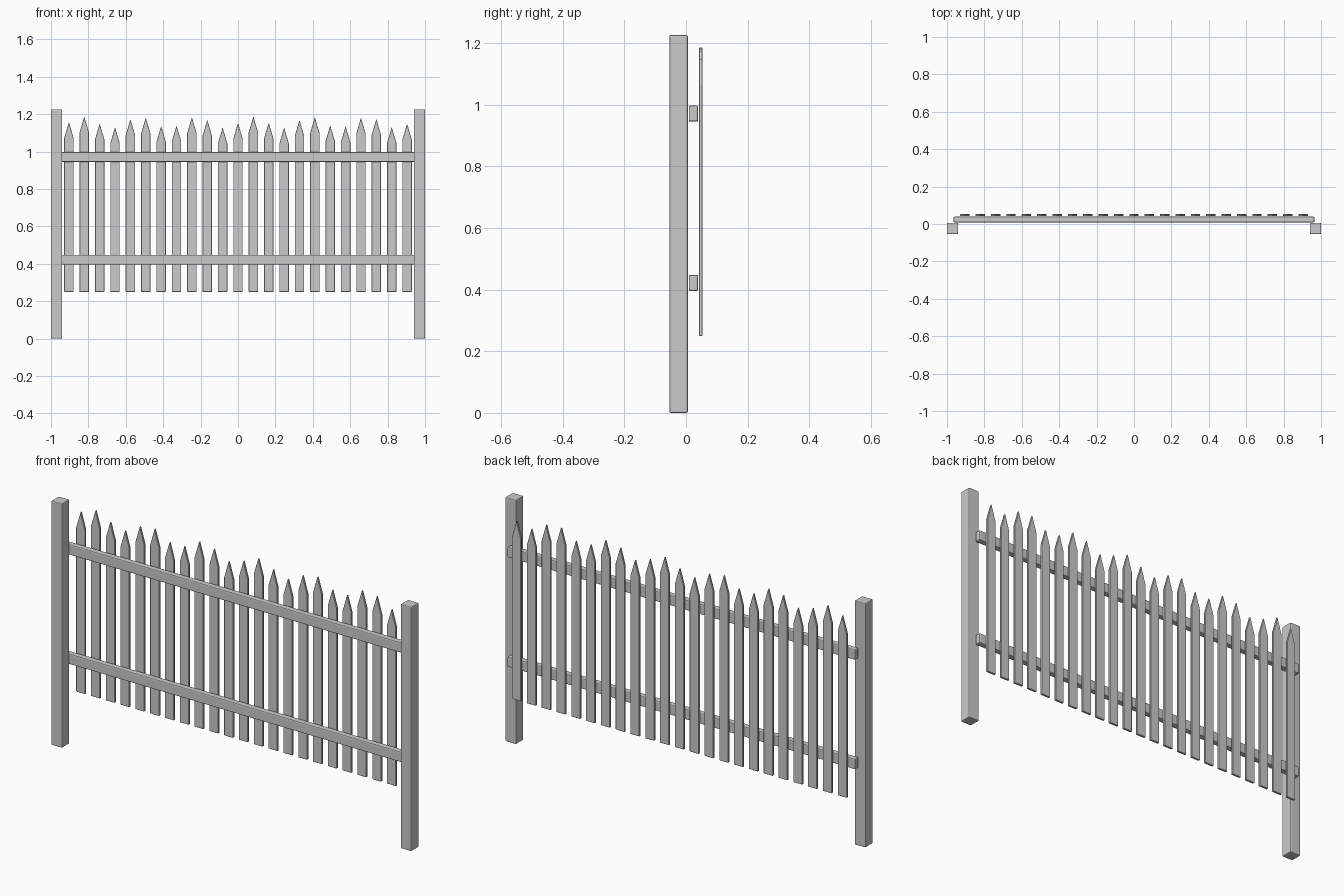
import bpy, bmesh, math

if "Cube" in bpy.data.objects:
    bpy.data.objects.remove(bpy.data.objects["Cube"])


def finish(name, bm, bevel, segments):
    bmesh.ops.recalc_face_normals(bm, faces=bm.faces)
    mesh = bpy.data.meshes.new(name)
    bm.to_mesh(mesh)
    bm.free()
    ob = bpy.data.objects.new(name, mesh)
    bpy.context.collection.objects.link(ob)
    mod = ob.modifiers.new("edge_bevel", "BEVEL")
    mod.width = bevel
    mod.segments = segments
    mod.limit_method = 'ANGLE'
    mod.angle_limit = math.radians(30)
    return ob


def box(name, x, y, z, bevel, segments=2):
    """Bevelled box from (min, max) ranges."""
    bm = bmesh.new()
    bmesh.ops.create_cube(bm, size=1)
    for v in bm.verts:
        v.co = [r[0] if c < 0 else r[1] for c, r in zip(v.co, (x, y, z))]
    return finish(name, bm, bevel, segments)


def picket(name, x, top):
    """Flat board with a pointed top."""
    w, y0, y1, bottom, point = 0.025, 0.0425, 0.0535, 0.25, 0.085
    outline = [(-w, bottom), (w, bottom), (w, top - point), (0, top), (-w, top - point)]
    bm = bmesh.new()
    face = bm.faces.new([bm.verts.new((x + px, y0, pz)) for px, pz in outline])
    ext = bmesh.ops.extrude_face_region(bm, geom=[face])
    moved = [g for g in ext["geom"] if isinstance(g, bmesh.types.BMVert)]
    bmesh.ops.translate(bm, verts=moved, vec=(0, y1 - y0, 0))
    return finish(name, bm, 0.0015, 1)


# end posts
box("post_left", (-1, -0.94), (-0.054, 0.006), (0, 1.226), 0.005)
box("post_right", (0.94, 1), (-0.054, 0.006), (0, 1.226), 0.005)

# horizontal rails behind the posts
for name, z in (("lower_rail", 0.422), ("upper_rail", 0.971)):
    box(name, (-0.965, 0.965), (0.009, 0.039), (z - 0.026, z + 0.026), 0.005)

# pickets with wavy heights
COUNT = 23
for i in range(COUNT):
    picket(f"picket_{i + 1:02d}", -0.904 + 1.808 * i / (COUNT - 1),
           1.158 + 0.03 * math.sin(1.7 * i))
